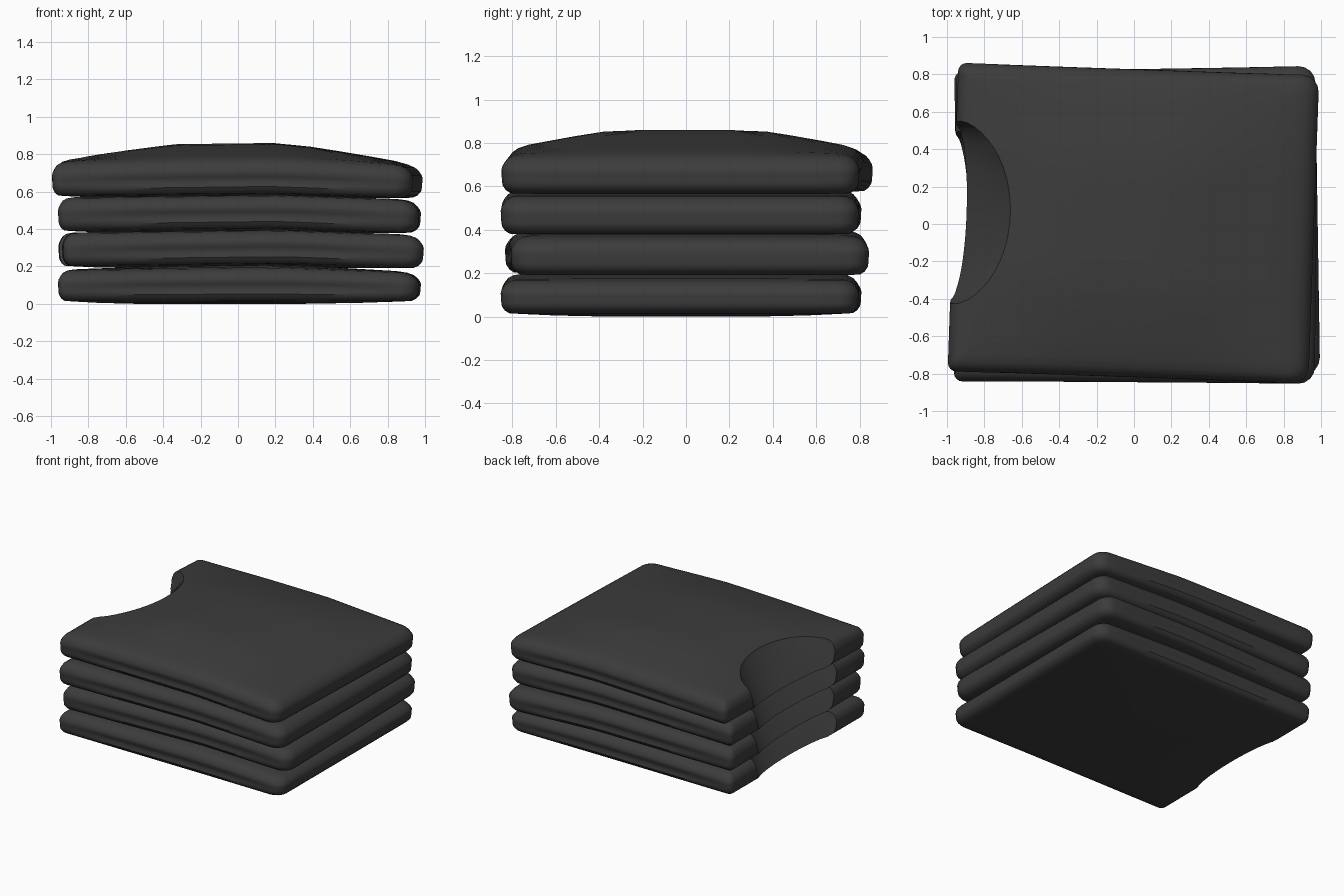
import bpy, bmesh, math

cube = bpy.data.objects.get("Cube")
if cube:
    bpy.data.objects.remove(cube, do_unlink=True)

cloth = bpy.data.materials.new("charcoal cloth")
cloth.use_nodes = True
colour = (0.045, 0.045, 0.045, 1)
cloth.diffuse_color = colour
cloth.node_tree.nodes["Principled BSDF"].inputs["Base Color"].default_value = colour

HX, HY, THICK = 0.965, 0.825, 0.195
# Cross-section of a folded edge: inset, height fraction, groove depth
RINGS = [(0.8, 0, 0), (0.5, 0, 0), (0.25, 0.03, 0), (0.1, 0.07, 0), (0.04, 0.09, 0),
         (0.02, 0.16, 0), (0.006, 0.27, 0.002), (0.003, 0.36, 0.009), (0.002, 0.45, 0.014),
         (0.001, 0.54, 0.009), (0, 0.63, 0.002), (0.004, 0.72, 0), (0.015, 0.82, 0),
         (0.03, 0.91, 0), (0.055, 0.97, 0), (0.1, 1, 0),
         (0.2, 1, 0), (0.32, 1, 0), (0.45, 1, 0), (0.6, 1, 0), (0.8, 1, 0)]


def outline(inset):
    """Rounded rectangle, softer on the folded +x side."""
    right, left, half = HX - 1.3 * inset, 0.85 * inset - HX, HY - inset
    corners = []
    for sx, sy, start in ((1, 1, 0), (-1, 1, 90), (-1, -1, 180), (1, -1, 270)):
        r = max(0.008, (0.09 if sx > 0 else 0.045) - inset * 0.5)
        cx, cy = (right - r if sx > 0 else left + r), sy * (half - r)
        corners.append([(cx + r * math.cos(math.radians(start + a * 22.5)),
                         cy + r * math.sin(math.radians(start + a * 22.5)))
                        for a in range(5)])
    pts = []
    for i, corner in enumerate(corners):
        pts += corner
        (ax, ay), (bx, by) = corner[-1], corners[(i + 1) % 4][0]
        pts += [(ax + (bx - ax) * k / 14, ay + (by - ay) * k / 14) for k in range(1, 14)]
    return pts


def ramp(t):
    t = min(1, max(0, t))
    return t * (1.2 - 0.2 * t)


def sag(x):
    return -0.035 * max(0, x - 0.2) - 0.012 * max(0, 0.2 - x)


def loft(name, rings):
    """Skin closed rings of equal length and cap both ends."""
    bm = bmesh.new()
    loops = [[bm.verts.new(p) for p in ring] for ring in rings]
    for low, high in zip(loops, loops[1:]):
        for i in range(len(low)):
            j = (i + 1) % len(low)
            bm.faces.new((low[i], low[j], high[j], high[i]))
    bm.faces.new(loops[0][::-1])
    bm.faces.new(loops[-1])
    bmesh.ops.recalc_face_normals(bm, faces=bm.faces)
    mesh = bpy.data.meshes.new(name)
    bm.to_mesh(mesh)
    bm.free()
    obj = bpy.data.objects.new(name, mesh)
    bpy.context.collection.objects.link(obj)
    mesh.materials.append(cloth)
    return obj


def folded_shirt(name, base, shift, turn, dome):
    rings = []
    for inset, frac, groove in RINGS:
        ring = []
        for x, y in outline(inset):
            z = frac * THICK
            # Crease between the two folded lips at front and back
            if groove and abs(y) > HY - 0.03:
                y -= math.copysign(groove * max(0, 1 - (x / 0.85) ** 4), y)
            if frac > 0.8:
                z += dome * ramp((0.97 - abs(x + 0.03)) / 0.68) * ramp((0.83 - abs(y)) / 0.5)
            # The lowest layer rests on a level base
            z += sag(x) * (1 if base else frac)
            ring.append((x, y, z))
        rings.append(ring)
    shirt = loft(name, rings)

    # Sloping scoop for the neckline
    scoop = []
    for rx, ry, z in ((0.04, 0.44, -0.05), (0.075, 0.455, 0.0), (0.17, 0.48, 0.09),
                      (0.30, 0.5, 0.22), (0.36, 0.51, 0.3)):
        scoop.append([(-HX - 0.005 + rx * math.cos(math.tau * i / 48),
                       0.025 + ry * math.sin(math.tau * i / 48), z) for i in range(48)])
    cutter = loft("neck_cutter", scoop)
    cutter.hide_render = True
    for obj in (shirt, cutter):
        obj.location = (*shift, base)
        obj.rotation_euler.z = math.radians(turn)
    cut = shirt.modifiers.new("neckline", "BOOLEAN")
    cut.operation = "DIFFERENCE"
    cut.solver = "EXACT"
    cut.object = cutter
    bpy.ops.object.select_all(action="DESELECT")
    bpy.context.view_layer.objects.active = shirt
    shirt.select_set(True)
    bpy.ops.object.modifier_apply(modifier=cut.name)
    bpy.data.objects.remove(cutter, do_unlink=True)
    bpy.ops.object.shade_smooth_by_angle(angle=math.radians(38))


# Stack from bottom to top: base height, sideways shift, turn, crown height
folded_shirt("bottom_shirt", 0.0, (0.008, -0.023), -0.4, 0.015)
folded_shirt("second_shirt", 0.2, (0.017, 0.005), 0.9, 0.0)
folded_shirt("third_shirt", 0.388, (0.008, -0.023), -0.4, 0.0)
folded_shirt("top_shirt", 0.575, (-0.003, 0.004), -2.0, 0.09)
